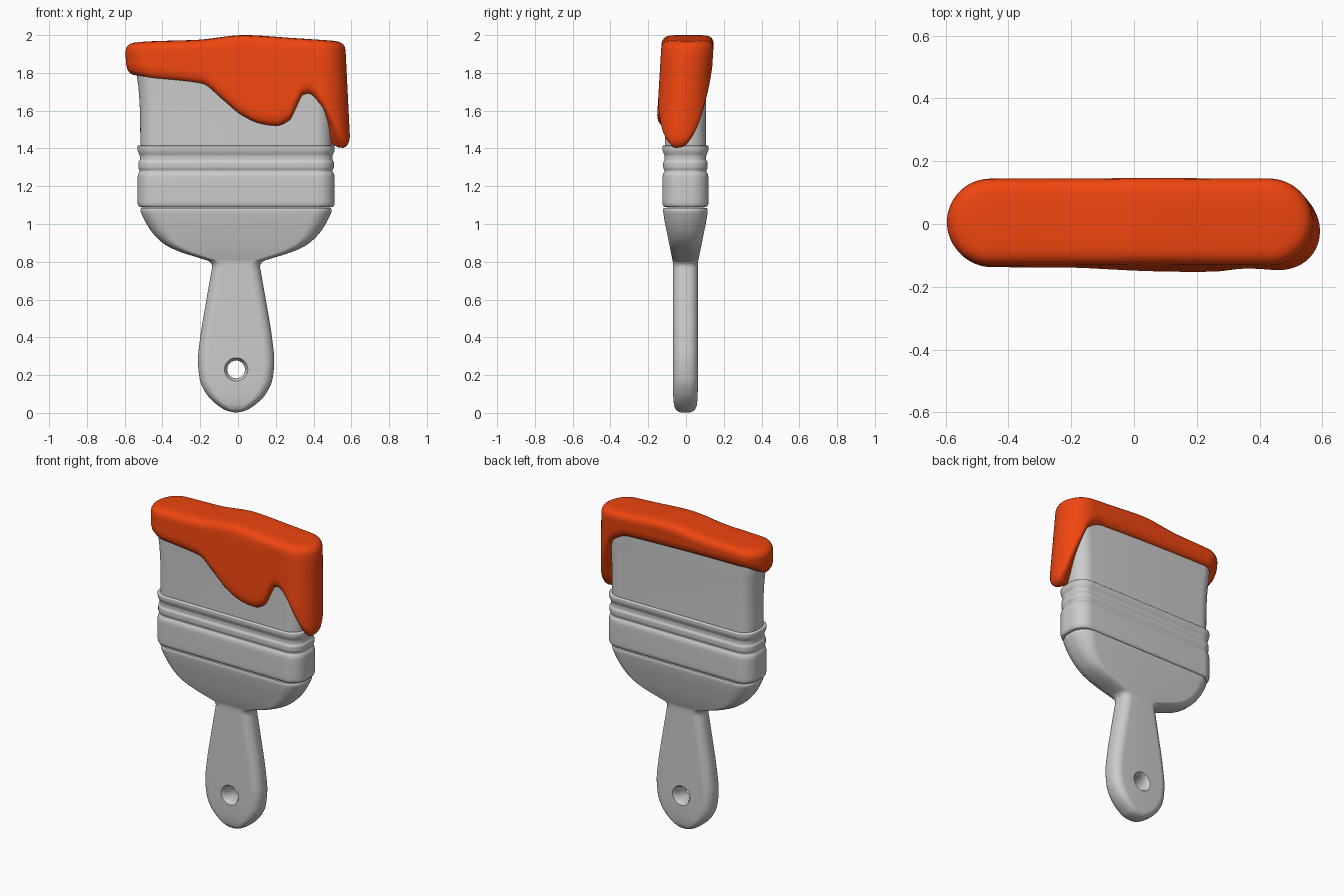
import bpy, bmesh, math
from mathutils import Matrix

if "Cube" in bpy.data.objects:
    bpy.data.objects.remove(bpy.data.objects["Cube"])


def smooth_at(keys, x):
    """Monotone cubic interpolation through (x, value) keys."""
    def slope(i):
        return (keys[i + 1][1] - keys[i][1]) / (keys[i + 1][0] - keys[i][0])

    def tangent(i):
        if i == 0 or i == len(keys) - 1:
            return slope(min(i, len(keys) - 2))
        a, b = slope(i - 1), slope(i)
        return 2 * a * b / (a + b) if a * b > 0 else 0
    i = 0
    while i < len(keys) - 2 and x > keys[i + 1][0]:
        i += 1
    h = keys[i + 1][0] - keys[i][0]
    t = (x - keys[i][0]) / h
    return ((2*t**3 - 3*t*t + 1) * keys[i][1] + (t**3 - 2*t*t + t) * h * tangent(i)
            + (3*t*t - 2*t**3) * keys[i + 1][1] + (t**3 - t*t) * h * tangent(i + 1))


def refine(sections, steps):
    """Add in-between sections along a smooth curve."""
    cols = [list(enumerate(c)) for c in zip(*sections)]
    n = (len(sections) - 1) * steps
    return [tuple(smooth_at(c, i / steps) for c in cols) for i in range(n + 1)]


def rounded_ring(z, hx, hy, r, cx=0, cy=0, k=10):
    """Rounded rectangle outline at height z."""
    r = min(r, hx, hy)
    pts = []
    for q, (sx, sy) in enumerate([(1, 1), (-1, 1), (-1, -1), (1, -1)]):
        for j in range(k + 1):
            a = math.pi / 2 * (q + j / k)
            pts.append((cx + sx * (hx - r) + r * math.cos(a),
                        cy + sy * (hy - r) + r * math.sin(a), z))
    return pts


def skin(name, rings, caps=True, angle=40):
    """Join equal-length rings into a smooth-shaded object."""
    bm = bmesh.new()
    rows = [[bm.verts.new(p) for p in ring] for ring in rings]
    n = len(rows[0])
    for a, b in zip(rows, rows[1:]):
        for i in range(n):
            j = (i + 1) % n
            bm.faces.new((a[i], a[j], b[j], b[i]))
    if caps:
        bm.faces.new(rows[0][::-1])
        bm.faces.new(rows[-1])
    bmesh.ops.remove_doubles(bm, verts=bm.verts, dist=1e-5)
    bmesh.ops.recalc_face_normals(bm, faces=bm.faces)
    me = bpy.data.meshes.new(name)
    bm.to_mesh(me)
    bm.free()
    ob = bpy.data.objects.new(name, me)
    bpy.context.collection.objects.link(ob)
    shade(ob, angle)
    return ob


def shade(ob, angle=40):
    bpy.ops.object.select_all(action='DESELECT')
    ob.select_set(True)
    bpy.context.view_layer.objects.active = ob
    bpy.ops.object.shade_smooth_by_angle(angle=math.radians(angle))


CX, CY = -0.01, -0.003

# Handle: (z, half width, half depth)
handle_keys = [(0.003, .012, .025), (.012, .05, .045), (.04, .097, .06), (.1, .157, .065),
               (.18, .193, .066), (.28, .202, .066), (.4, .19, .066), (.6, .157, .066),
               (.72, .136, .066), (.775, .127, .066), (.8, .14, .067), (.82, .195, .071),
               (.85, .29, .077), (.89, .375, .085), (.95, .44, .097), (1.02, .485, .111),
               (1.07, .506, .118), (1.085, .502, .115)]
handle = skin("handle", [rounded_ring(z, hx, hy, hy * .85, CX, CY)
                         for z, hx, hy in refine(handle_keys, 4)])

# Hanging hole with softly flared rims
hole = skin("hole_cutter", [rounded_ring(z, r, r, r) for z, r in
                            [(-.1, .085), (-.066, .062), (-.055, .053), (-.035, .047),
                             (.035, .047), (.055, .053), (.066, .062), (.1, .085)]])
hole.data.transform(Matrix.Translation((CX, CY, .23)) @ Matrix.Rotation(math.pi / 2, 4, 'X'))
hole.hide_render = True
cut = handle.modifiers.new("hole", 'BOOLEAN')
cut.operation, cut.object, cut.solver = 'DIFFERENCE', hole, 'EXACT'
bpy.context.view_layer.objects.active = handle
bpy.ops.object.modifier_apply(modifier=cut.name)
bpy.data.objects.remove(hole)
shade(handle)

# Ferrule: (z, inset from full size), with pressed ridges
ferrule_keys = [(1.088, .03), (1.09, .012), (1.1, .003), (1.12, 0), (1.24, 0), (1.265, .004),
                (1.28, .012), (1.3, .004), (1.325, .004), (1.34, .012), (1.36, .012),
                (1.375, .006), (1.395, 0), (1.41, 0), (1.415, .006), (1.416, .03)]
skin("ferrule", [rounded_ring(z, .522 - d, .122 - d, .095 - d, CX, CY)
                 for z, d in refine(ferrule_keys, 3)])

# Bristles, flaring slightly toward the tip
skin("bristles", [rounded_ring(z, hx, hy, .09, CX, CY) for z, hx, hy in
                  refine([(1.38, .507, .108), (1.55, .508, .108), (1.7, .515, .109),
                          (1.8, .527, .11), (1.92, .535, .11)], 3)])

# Paint: shell on a stadium outline, its lower edge given along the perimeter
HX, R, N = .583, .138, 240
straight, arc = 2 * (HX - R), math.pi * R
total = 2 * (straight + arc)
drip_edge = [(0, 1.79), (.12, 1.785), (.22, 1.77), (.38, 1.755), (.48, 1.74), (.58, 1.66),
             (.68, 1.575), (.78, 1.53), (.86, 1.52), (.93, 1.55), (.97, 1.62), (1.01, 1.685),
             (1.04, 1.69), (1.1, 1.63), (1.16, 1.53), (1.22, 1.44), (1.28, 1.403),
             (1.34, 1.41), (1.4, 1.47), (1.46, 1.61), (1.53, 1.77), (1.64, 1.825),
             (2.46, 1.845), (total, 1.79)]
top_edge = [(-.6, 1.955), (-.45, 1.967), (-.2, 1.975), (.05, 2.0), (.3, 1.985), (.6, 1.965)]


def perimeter(s):
    """Core point and outward direction, from mid-left through the front."""
    s = (s - arc / 2) % total
    half = straight / 2
    if s < straight:
        return -half + s, 0, -1
    s -= straight
    if s < arc:
        a = s / R - math.pi / 2
        return half, math.cos(a), math.sin(a)
    s -= arc
    if s < straight:
        return half - s, 0, 1
    a = (s - straight) / R + math.pi / 2
    return -half, math.cos(a), math.sin(a)


def paint_point(i, offset, level, dz):
    """level 0 = lower edge, 1 = top, with dz added."""
    s = total * i / N
    core, nx, ny = perimeter(s)
    x, y = core + nx * (R + offset), ny * (R + offset)
    low, top = smooth_at(drip_edge, s), smooth_at(top_edge, x)
    if level == 0:
        z = low + dz
    elif level == 1:
        z = top + dz
    else:
        z = (low + .055) * (1 - level) + (top - .045) * level
    lean = 1.95 - z
    return x - .015 + .05 * lean, y + .008 - .06 * lean, z


rows = [(-.1, 0, .02), (-.06, 0, .003), (-.035, 0, 0), (-.018, 0, .009), (-.006, 0, .027),
        (0, 0, .055)]
rows += [(0, k / 8, 0) for k in range(1, 8)]
rows += [(0, 1, -.045), (-.004, 1, -.028), (-.013, 1, -.014), (-.028, 1, -.005),
         (-.05, 1, -.001), (-.09, 1, 0), (-R, 1, 0)]
paint = skin("paint", [[paint_point(i, *row) for i in range(N)] for row in rows],
             caps=False, angle=75)
red = bpy.data.materials.new("orange_paint")
red.diffuse_color = (.87, .06, .005, 1)
red.use_nodes = True
red.node_tree.nodes["Principled BSDF"].inputs["Base Color"].default_value = red.diffuse_color
paint.data.materials.append(red)
